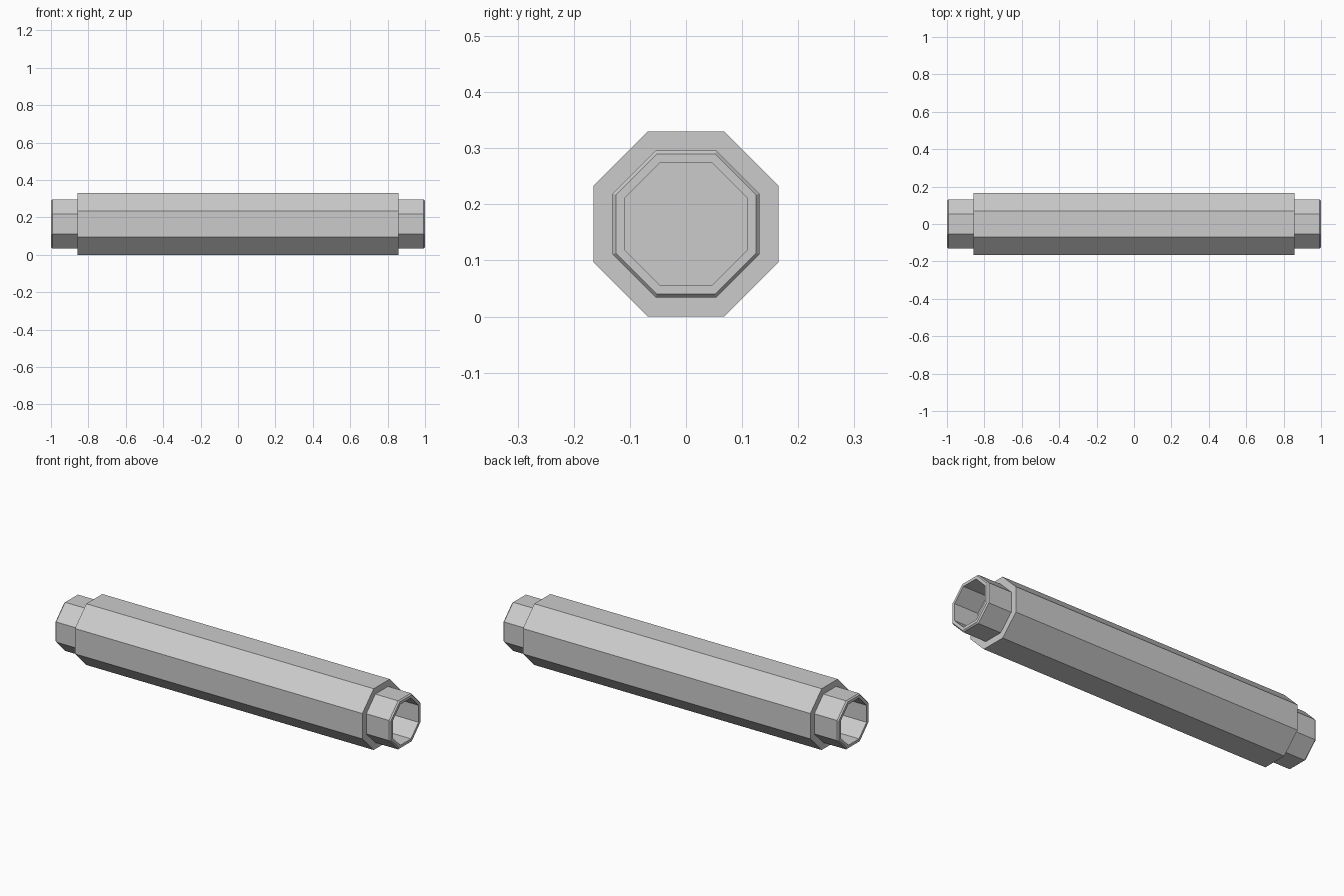
import bpy, bmesh, math

if "Cube" in bpy.data.objects:
    bpy.data.objects.remove(bpy.data.objects["Cube"])

CZ = 0.165  # height of the tube axis

def octagon_lathe(name, profile):
    """Skin flat-topped octagon rings along x; profile = (x, apothem) pairs."""
    bm = bmesh.new()
    rings = []
    for x, apothem in profile:
        r = apothem / math.cos(math.pi / 8)
        rings.append([bm.verts.new((x, r * math.cos(a), CZ + r * math.sin(a)))
                      for a in (math.pi / 8 + i * math.pi / 4 for i in range(8))])
    for a, b in zip(rings, rings[1:]):
        for i in range(8):
            j = (i + 1) % 8
            bm.faces.new((a[i], a[j], b[j], b[i]))
    # flat caps on the first and last ring
    bm.faces.new(rings[0])
    bm.faces.new(rings[-1])
    bmesh.ops.recalc_face_normals(bm, faces=bm.faces)
    mesh = bpy.data.meshes.new(name)
    bm.to_mesh(mesh)
    bm.free()
    obj = bpy.data.objects.new(name, mesh)
    bpy.context.collection.objects.link(obj)
    return obj

# right half: bore floor, bore wall, rim, chamfer, collar, shoulder, body
right = [(0.857, 0.11), (1.0, 0.11), (1.0, 0.125), (0.993, 0.131),
         (0.857, 0.131), (0.857, 0.165)]
# left half mirrors the right one
left = [(-x, r) for x, r in reversed(right)]

octagonal_tube = octagon_lathe("octagonal_tube", right + left)
